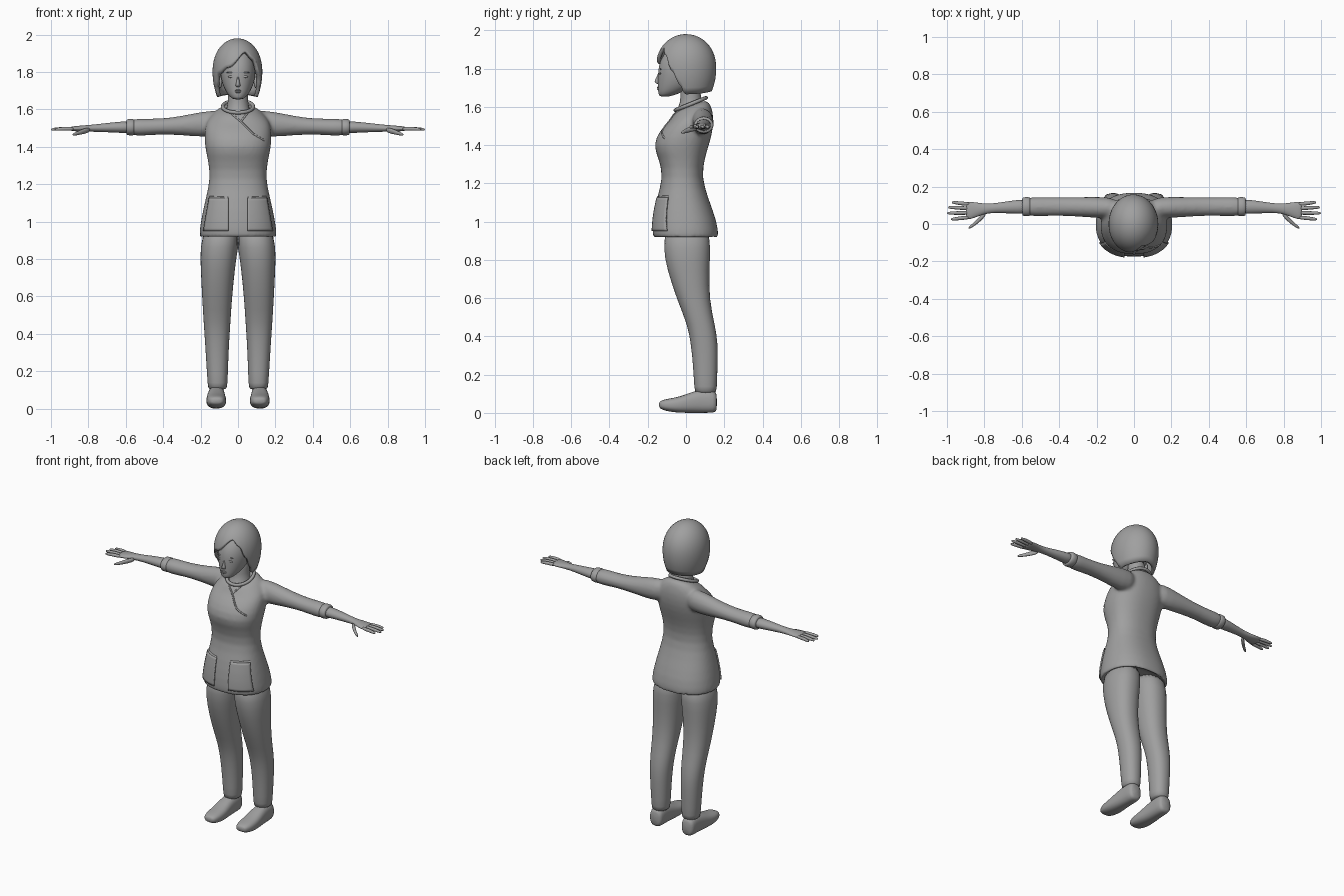
import bpy, bmesh
from math import sin, cos, pi, radians, sqrt, copysign
from mathutils import Vector

if "Cube" in bpy.data.objects:
    bpy.data.objects.remove(bpy.data.objects["Cube"])

grey = bpy.data.materials.new("plain grey")
grey.use_nodes = True
grey.diffuse_color = (0.35, 0.35, 0.35, 1)
grey.node_tree.nodes["Principled BSDF"].inputs["Base Color"].default_value = grey.diffuse_color


def loft(bm, axis, rings, sides=24, power=2.0, mirror=False, tilt=None):
    """Skin rings of (position, low u, high u, low v, high v) along an axis."""
    loops = []
    for t, u0, u1, v0, v1 in rings:
        loop = []
        for i in range(sides):
            a = 2 * pi * i / sides
            c, s = (copysign(abs(f) ** (2 / power), f) for f in (cos(a), sin(a)))
            co = [(u0 + u1 + c * (u1 - u0)) / 2, (v0 + v1 + s * (v1 - v0)) / 2]
            co.insert(axis, t)
            if tilt:
                co[2] += tilt(*co)
            if mirror:
                co[0] = -co[0]
            loop.append(bm.verts.new(co))
        loops.append(loop)
    for low, high in zip(loops, loops[1:]):
        for i in range(sides):
            j = (i + 1) % sides
            bm.faces.new((low[i], low[j], high[j], high[i]))
    bm.faces.new(loops[0])
    bm.faces.new(loops[-1])


def finish(name, bm, subdivide=1, mirror=False):
    bmesh.ops.recalc_face_normals(bm, faces=bm.faces[:])
    mesh = bpy.data.meshes.new(name)
    bm.to_mesh(mesh)
    bm.free()
    mesh.materials.append(grey)
    for poly in mesh.polygons:
        poly.use_smooth = True
    ob = bpy.data.objects.new(name, mesh)
    bpy.context.collection.objects.link(ob)
    if mirror:
        ob.modifiers.new("mirror", "MIRROR")
    if subdivide:
        ob.modifiers.new("subdivide", "SUBSURF").levels = subdivide
        ob.modifiers["subdivide"].render_levels = subdivide
    return ob


def part(name, axis, rings, mirror=False, **options):
    bm = bmesh.new()
    loft(bm, axis, rings, **options)
    return finish(name, bm, mirror=mirror)


def upright(rows):
    return [(z, -w, w, front, back) for z, w, front, back in rows]


def blob(name, loc, size, mirror=False):
    bm = bmesh.new()
    bmesh.ops.create_uvsphere(bm, u_segments=16, v_segments=10, radius=1)
    bmesh.ops.scale(bm, vec=size, verts=bm.verts[:])
    bmesh.ops.translate(bm, vec=loc, verts=bm.verts[:])
    return finish(name, bm, 0, mirror)


def cord(name, points, depth, cyclic=False):
    curve = bpy.data.curves.new(name, "CURVE")
    curve.dimensions = "3D"
    curve.bevel_depth = depth
    curve.bevel_resolution = 2
    line = curve.splines.new("POLY")
    line.points.add(len(points) - 1)
    for p, co in zip(line.points, points):
        p.co = (*co, 1)
    line.use_cyclic_u = cyclic
    curve.materials.append(grey)
    ob = bpy.data.objects.new(name, curve)
    bpy.context.collection.objects.link(ob)


def front_of(ob):
    """Return a function giving the frontmost point of an object at (x, z)."""
    bpy.context.view_layer.update()
    shape = ob.evaluated_get(bpy.context.evaluated_depsgraph_get())

    def find(x, z, lift=0.0):
        hit, co, normal, _ = shape.ray_cast(Vector((x, -1, z)), Vector((0, 1, 0)))
        return co + normal * lift if hit else Vector((x, 0, z))
    return find


def blend(keys, t):
    for (a, p), (b, q) in zip(keys, keys[1:]):
        if t <= b:
            k = (t - a) / (b - a)
            return p + (q - p) * k * k * (3 - 2 * k)
    return keys[-1][1]


# Tunic: body and sleeves merged into one skin
tunic_bm = bmesh.new()
body = upright([(.96, .16, -.12, .12), (.912, .195, -.16, .16), (.915, .21, -.177, .172),
                (1, .2, -.175, .163), (1.12, .174, -.155, .117), (1.23, .147, -.118, .082),
                (1.33, .16, -.142, .097), (1.4, .178, -.175, .12), (1.48, .18, -.135, .142),
                (1.54, .17, -.09, .144), (1.58, .13, -.07, .13), (1.615, .084, -.055, .105)])
loft(tunic_bm, 2, body, sides=40, power=2.3,
     tilt=lambda x, y, z: .4 * (y - .03) * max(0, min(1, (z - 1.5) / .1)))
sleeve = [(.08, .03, .14, 1.46, 1.6), (.18, .03, .146, 1.45, 1.592), (.3, .04, .144, 1.462, 1.565),
          (.42, .044, .142, 1.467, 1.549), (.53, .04, .144, 1.456, 1.552), (.59, .043, .142, 1.463, 1.547)]
for side in (False, True):
    loft(tunic_bm, 0, sleeve, mirror=side)
tunic = finish("tunic", tunic_bm, 1)
remesh = tunic.modifiers.new("merge", "REMESH")
remesh.mode = "VOXEL"
remesh.voxel_size = .01
remesh.use_smooth_shade = True
soften = tunic.modifiers.new("soften", "SMOOTH")
soften.iterations = 6
cloth = front_of(tunic)

# Sleeve cuffs
part("cuff", 0, [(.55, .046, .139, 1.464, 1.546), (.56, .04, .145, 1.46, 1.55),
                 (.596, .041, .144, 1.461, 1.549), (.598, .05, .135, 1.47, 1.54)], mirror=False)
bpy.data.objects["cuff"].modifiers.new("mirror", "MIRROR")


# Wrap neckline, collar and hem edge
def seam(name, corners, depth):
    points = []
    for (x, z), (p, q) in zip(corners, corners[1:]):
        points += [cloth(x + (p - x) * i / 12, z + (q - z) * i / 12) for i in range(13)]
    cord(name, points, depth)


seam("wrap_edge", [(-.075, 1.61), (.015, 1.535), (.08, 1.47), (.14, 1.435)], .005)
seam("under_wrap_edge", [(.075, 1.61), (.015, 1.535)], .005)
cord("collar", [(.082 * cos(a), .025 + .08 * sin(a), 1.615 + .032 * sin(a))
                for a in (2 * pi * i / 40 for i in range(40))], .01, True)

# Patch pockets that follow the cloth
for label, s in (("left", 1), ("right", -1)):
    bm = bmesh.new()
    n = 12
    grid = [[bm.verts.new(cloth(s * (.05 + (.1 + .03 * (1 - j / n)) * i / n), .95 + .175 * j / n, .004))
             for i in range(n + 1)] for j in range(n + 1)]
    for a, b in zip(grid, grid[1:]):
        for i in range(n):
            bm.faces.new((a[i], a[i + 1], b[i + 1], b[i]))
    pocket = finish(label + "_pocket", bm, 0)
    pocket.modifiers.new("thickness", "SOLIDIFY").thickness = .009
    pocket.modifiers["thickness"].offset = 0
    seam(label + "_pocket_edge", [(s * .05, 1.125), (s * .15, 1.13)], .007)

# Trousers and shoes
part("trouser_leg", 2, [(.1, .062, .158, .05, .155), (.12, .056, .162, .043, .162),
                        (.25, .052, .17, .037, .165), (.36, .047, .177, .025, .168),
                        (.46, .04, .184, .008, .152), (.59, .032, .192, -.047, .122),
                        (.75, .016, .2, -.1, .122), (.86, .0, .204, -.12, .13),
                        (.98, .0, .18, -.11, .12)], mirror=True, power=2.2)
part("shoe", 1, [(-.142, .09, .14, .03, .055), (-.13, .075, .155, .018, .066),
                 (-.09, .064, .169, .006, .075), (-.03, .062, .17, .0, .085),
                 (.03, .068, .166, .0, .11), (.09, .07, .16, .0, .125),
                 (.145, .07, .16, .0, .12), (.163, .08, .15, .01, .1)], mirror=True, power=2.5)

# Forearm, palm, fingers and thumb
arm_bm = bmesh.new()
loft(arm_bm, 0, [(.56, .052, .133, 1.472, 1.538), (.62, .054, .13, 1.474, 1.536),
                 (.7, .058, .118, 1.478, 1.528), (.78, .06, .106, 1.481, 1.518),
                 (.83, .042, .114, 1.481, 1.515), (.88, .022, .12, 1.483, 1.51),
                 (.9, .026, .117, 1.488, 1.506)], sides=20)


def digit(path):
    loft(arm_bm, 0, [(x, y - r, y + r, z - r, z + r) for x, y, z, r in path], sides=10)


for root, tip, reach in ((.106, .115, .975), (.083, .089, .995), (.06, .058, 1), (.036, .026, .98)):
    digit([(.87, root, 1.496, .011), (.93, (root + tip) / 2, 1.497, .011),
           (reach - .015, tip, 1.494, .009), (reach, tip, 1.493, .005)])
digit([(.79, .06, 1.492, .014), (.82, .03, 1.485, .016), (.85, .002, 1.475, .012),
       (.875, -.016, 1.468, .009), (.885, -.022, 1.465, .005)])
finish("forearm_and_hand", arm_bm, 1, mirror=True)

# Neck and head
part("neck", 2, upright([(1.5, .08, -.09, .1), (1.58, .07, -.05, .095), (1.62, .056, -.03, .085),
                         (1.67, .053, -.03, .075), (1.74, .053, -.03, .075)]))
head = part("head", 2, upright([(1.653, .02, -.135, -.09), (1.664, .042, -.145, -.05),
                                (1.7, .068, -.147, .03), (1.74, .085, -.147, .08),
                                (1.79, .095, -.146, .1), (1.84, .092, -.138, .1),
                                (1.9, .075, -.1, .08), (1.94, .04, -.05, .04)]), sides=32, power=2.1)
face = front_of(head)

# Facial features
part("nose", 2, upright([(1.718, .009, -.15, -.12), (1.727, .015, -.166, -.12), (1.738, .011, -.165, -.12),
                         (1.765, .007, -.15, -.12), (1.79, .006, -.142, -.12)]), sides=12)
blob("eye", face(.038, 1.775), (.016, .004, .006), True)
blob("eyebrow", face(.04, 1.797), (.021, .004, .0035), True)
blob("upper_lip", face(0, 1.702), (.02, .006, .004))
blob("lower_lip", face(0, 1.693), (.017, .006, .005))
blob("ear", (.097, -.015, 1.745), (.013, .02, .032), True)

# Bobbed hair: strands run from the crown to a hemline that depends on direction
hemline = [(-180, 1.682), (-110, 1.67), (-82, 1.665), (-66, 1.73), (-52, 1.79), (-25, 1.825),
           (25, 1.91), (45, 1.87), (62, 1.79), (76, 1.72), (88, 1.665), (110, 1.668), (180, 1.682)]


def hair_width(z):
    if z > 1.8:
        return sqrt(max(0, 1 - ((z - 1.8) / .18) ** 2.2))
    return 1 - .2 * ((1.8 - z) / .14) ** 2


bm = bmesh.new()
crown = bm.verts.new((-.003, 0, 1.98))
strands = []
for i in range(72):
    degrees = i * 5 - 180
    a = radians(degrees)
    strand = [crown]
    for j in range(1, 19):
        z = 1.98 - (1.98 - blend(hemline, degrees)) * (j / 18) ** 2
        w = hair_width(z)
        strand.append(bm.verts.new((-.003 + .133 * w * sin(a), -.158 * w * cos(a), z)))
    strands.append(strand)
for a, b in zip(strands, strands[1:] + strands[:1]):
    bm.faces.new((crown, a[1], b[1]))
    for j in range(1, 18):
        bm.faces.new((a[j], a[j + 1], b[j + 1], b[j]))
hair = finish("hair", bm, 0)
shell = hair.modifiers.new("thickness", "SOLIDIFY")
shell.thickness = .02
shell.offset = -1
